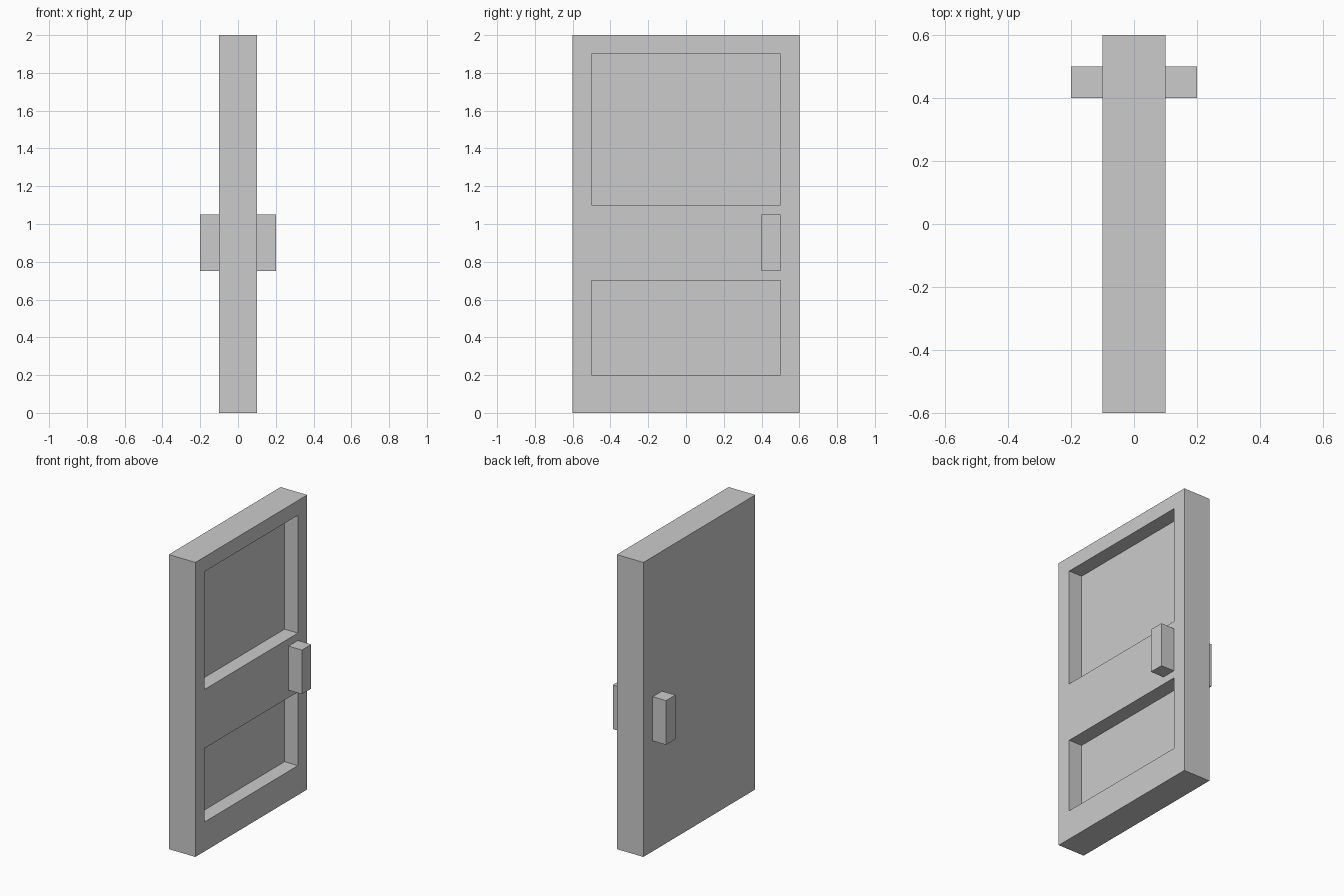
import bpy
import bmesh
from mathutils import Matrix, Vector

default = bpy.data.objects.get("Cube")
if default:
    bpy.data.objects.remove(default, do_unlink=True)

# Single plain grey for the whole door
grey = bpy.data.materials.new("plain_grey")
grey.use_nodes = True
colour = (0.6, 0.6, 0.6, 1.0)
grey.diffuse_color = colour
grey.node_tree.nodes["Principled BSDF"].inputs["Base Color"].default_value = colour


def box_mesh(low, high):
    """Box between two opposite corners, as a bmesh."""
    low, high = Vector(low), Vector(high)
    bm = bmesh.new()
    bmesh.ops.create_cube(
        bm, size=1,
        matrix=Matrix.Translation((low + high) / 2) @ Matrix.Diagonal((*(high - low), 1)))
    return bm


def add_object(name, bm):
    bm.normal_update()
    mesh = bpy.data.meshes.new(name)
    bm.to_mesh(mesh)
    bm.free()
    mesh.materials.append(grey)
    obj = bpy.data.objects.new(name, mesh)
    bpy.context.collection.objects.link(obj)
    return obj


def cut(bm, axis, position):
    normal = Vector((0, 0, 0))
    normal[axis] = 1
    geom = bm.verts[:] + bm.edges[:] + bm.faces[:]
    bmesh.ops.bisect_plane(bm, geom=geom, plane_co=normal * position, plane_no=normal)


# Door slab with two panels recessed on its +x side
HALF_THICK = 0.1
PANEL_HALF_WIDTH = 0.5
PANELS = [(0.2, 0.7), (1.1, 1.9)]
RECESS = 0.1

door = box_mesh((-HALF_THICK, -0.6, 0), (HALF_THICK, 0.6, 2))
for y in (-PANEL_HALF_WIDTH, PANEL_HALF_WIDTH):
    cut(door, 1, y)
for bottom, top in PANELS:
    cut(door, 2, bottom)
    cut(door, 2, top)
door.normal_update()

panel_faces = []
for face in door.faces:
    centre = face.calc_center_median()
    in_panel = any(bottom < centre.z < top for bottom, top in PANELS)
    if face.normal.x > 0.9 and abs(centre.y) < PANEL_HALF_WIDTH and in_panel:
        panel_faces.append(face)
bmesh.ops.inset_individual(door, faces=panel_faces, thickness=0, depth=-RECESS)
add_object("door_slab", door)

# Block handle on each side
for name, side in (("left_handle", 1), ("right_handle", -1)):
    xs = sorted((side * HALF_THICK, side * 0.2))
    add_object(name, box_mesh((xs[0], 0.4, 0.75), (xs[1], 0.5, 1.05)))
